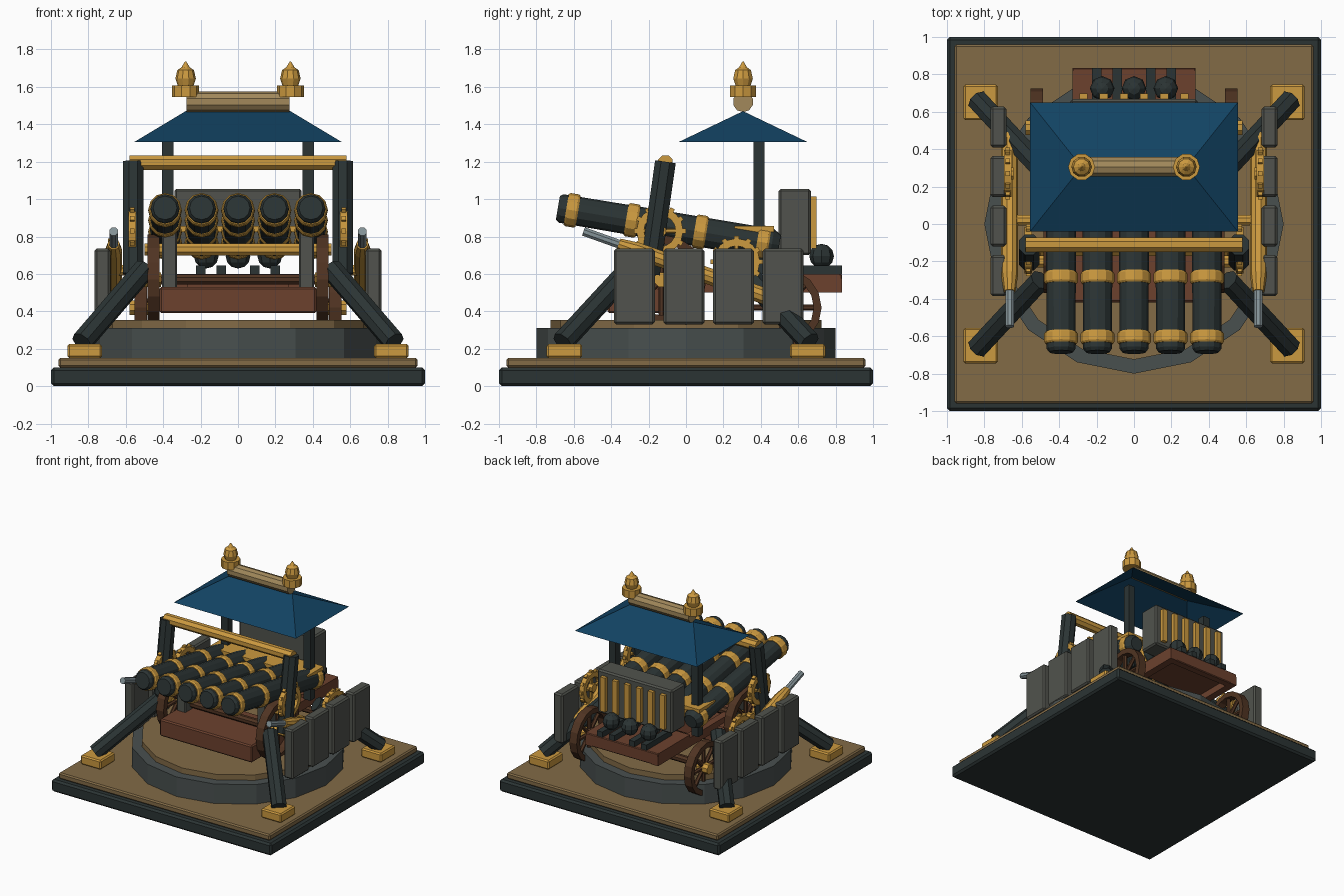
import bpy, bmesh, math
from mathutils import Vector, Matrix

cube = bpy.data.objects.get("Cube")
if cube:
    bpy.data.objects.remove(cube, do_unlink=True)


def material(name, r, g, b):
    m = bpy.data.materials.new(name)
    m.use_nodes = True
    m.diffuse_color = (r, g, b, 1)
    m.node_tree.nodes["Principled BSDF"].inputs["Base Color"].default_value = (r, g, b, 1)
    return m


IRON = material("dark iron", .024, .034, .034)
GOLD = material("gold", .6, .32, .05)
STONE = material("grey slab", .082, .086, .074)
PAVING = material("platform stone", .066, .08, .078)
TIMBER = material("red brown timber", .15, .053, .027)
WHEEL = material("dark wheel wood", .08, .034, .016)
SAND = material("sand", .225, .147, .062)
BLUE = material("roof blue", .006, .056, .125)
SILVER = material("silver", .23, .29, .31)
TAN = material("pale tan", .36, .25, .105)


def finish(name, bm, mat, bevel=0):
    bmesh.ops.recalc_face_normals(bm, faces=bm.faces)
    me = bpy.data.meshes.new(name)
    bm.to_mesh(me)
    bm.free()
    me.materials.append(mat)
    ob = bpy.data.objects.new(name, me)
    bpy.context.collection.objects.link(ob)
    if bevel:
        mod = ob.modifiers.new("edge", 'BEVEL')
        mod.width, mod.segments = bevel, 1
    return ob


def box(name, x, y, z, mat, bevel=0):
    """Box from (min, max) ranges."""
    bm = bmesh.new()
    size = [r[1] - r[0] for r in (x, y, z)]
    mid = [(r[0] + r[1]) / 2 for r in (x, y, z)]
    bmesh.ops.create_cube(bm, size=1, matrix=Matrix.Translation(mid) @ Matrix.Diagonal((*size, 1)))
    return finish(name, bm, mat, bevel)


def lathe(name, origin, axis, profile, mat, sides=12, turn=0, closed=False):
    """Revolve (distance along axis, radius) points around an axis."""
    bm = bmesh.new()
    rot = Vector(axis).to_track_quat('Z', 'Y')
    rings = []
    for h, r in profile:
        ring = []
        for i in range(sides):
            a = math.tau * i / sides + turn
            ring.append(bm.verts.new(Vector(origin) + rot @ Vector((r * math.cos(a), r * math.sin(a), h))))
        rings.append(ring)
    pairs = list(zip(rings, rings[1:]))
    if closed:
        pairs.append((rings[-1], rings[0]))
    for a, b in pairs:
        for i in range(sides):
            j = (i + 1) % sides
            bm.faces.new((a[i], a[j], b[j], b[i]))
    if not closed:
        bm.faces.new(rings[0])
        bm.faces.new(rings[-1])
    return finish(name, bm, mat)


def rod(name, a, b, r, mat, sides=8, r2=None):
    d = Vector(b) - Vector(a)
    return lathe(name, a, d, [(0, r), (d.length, r if r2 is None else r2)], mat, sides, math.pi / sides)


def wheel(name, x, y, z, r, side):
    """Wooden rim with spokes and a gold hub."""
    w = .033
    lathe(name + "_rim", (x, y, z), (1, 0, 0), [(-w, r), (w, r), (w, r * .8), (-w, r * .8)],
          WHEEL, 16, closed=True)
    for i in range(4):
        a = math.pi * i / 4
        v = Vector((0, math.cos(a), math.sin(a))) * r * .85
        c = Vector((x, y, z))
        rod(name + "_spoke", c - v, c + v, .016, WHEEL, 6)
    rod(name + "_hub", (x - side * .04, y, z), (x + side * .06, y, z), .042, GOLD, 8)


def gear(name, x, y, z, r):
    """Toothed ring standing in the side plane."""
    w = .02
    lathe(name, (x, y, z), (1, 0, 0), [(-w, r), (w, r), (w, r * .68), (-w, r * .68)],
          GOLD, 16, closed=True)
    for i in range(12):
        a = math.tau * i / 12
        d = Vector((0, math.cos(a), math.sin(a)))
        c = Vector((x, y, z)) + d * r * .95
        rod(name + "_tooth", c, c + d * r * .16, .018, GOLD, 4)
    rod(name + "_axle", (x - .03, y, z), (x + .03, y, z), r * .28, GOLD)
    for i in range(2):
        d = Vector((0, math.cos(i * math.pi / 2), math.sin(i * math.pi / 2))) * r * .75
        rod(name + "_arm", Vector((x, y, z)) - d, Vector((x, y, z)) + d, .014, GOLD, 6)


# Base and round platform
box("base_slab", (-1, 1), (-1, 1), (0, .1), IRON, .015)
box("sand_deck", (-.96, .96), (-.96, .96), (.1, .15), SAND, .01)
rod("platform", (0, 0, .15), (0, 0, .31), .8, PAVING, 16).rotation_euler.z = math.pi / 16
rod("platform_floor", (0, 0, .31), (0, 0, .355), .725, SAND, 16).rotation_euler.z = math.pi / 16

# Barrels with gold bands
tilt = Vector((0, 1, -.168)).normalized()
for i in range(5):
    muzzle = Vector(((i - 2) * .195, -.685, .953))
    lathe("barrel", muzzle, tilt,
          [(0, .064), (.018, .077), (.6, .08), (1.16, .08), (1.2, .055)], IRON, 12)
    for d in (.045, .37, .74, 1.08):
        lathe("barrel_band", muzzle, tilt, [(d, .083), (d + .01, .09), (d + .055, .09), (d + .065, .083)],
              GOLD, 12)
box("barrel_yoke", (-.45, .45), (.26, .47), (.825, .855), GOLD)
rod("barrel_cradle", (-.5, -.14, .73), (.5, -.14, .73), .035, GOLD)

# Parts that repeat on both sides
for s in (-1, 1):
    for e in (-1, 1):
        box("foot_pad", sorted((s * .728, s * .912)), sorted((e * .555, e * .745)), (.15, .225), GOLD, .01)
        rod("brace_leg", (s * .835, e * .66, .235), (s * .5, e * .3, .625), .06, IRON)
    for y in (-.385, -.12, .145, .41):
        box("shield_slab", sorted((s * .683, s * .767)), (y, y + .218), (.33, .735), STONE, .012)
    rod("frame_post", (s * .56, -.195, .6), (s * .56, -.11, 1.2), .06, IRON)
    box("roof_post", sorted((s * .345, s * .405)), (.36, .42), (.6, 1.31), IRON)
    box("cradle_bracket", sorted((s * .325, s * .405)), (-.22, -.08), (.5, .85), STONE, .008)
    box("cart_rail", sorted((s * .27, s * .33)), (-.1, .835), (.5, .575), TIMBER)

    # Side gun
    back, front = Vector((s * .665, .48, .46)), Vector((s * .665, -.36, .76))
    aim = (front - back).normalized()
    length = (front - back).length
    lathe("side_gun", back, aim, [(0, .035), (.03, .046), (length - .1, .046), (length, .032)], GOLD, 10)
    rod("side_gun_muzzle", front - aim * .02, front + aim * .2, .025, SILVER, 8)
    rod("side_gun_pivot", (s * .53, .02, .62), (s * .67, .02, .62), .03, GOLD)

    # Wheels and gears
    wheel("front_wheel", s * .452, -.13, .57, .24, s)
    rod("front_wheel_cap", (s * .48, -.2, .6), (s * .575, -.2, .6), .035, GOLD)
    wheel("rear_wheel", s * .52, .515, .42, .21, s)
    gear("upper_gear", s * .565, -.14, .83, .125)
    gear("lower_gear", s * .675, .27, .665, .125)

# Front frame bar
rod("frame_bar", (-.58, -.11, 1.195), (.58, -.11, 1.195), .042, GOLD)

# Cart body
box("cart_front", (-.42, .42), (-.42, .06), (.39, .53), TIMBER, .01)
box("cart_floor", (-.33, .33), (.42, .82), (.555, .6), TIMBER)
box("cart_tail", (-.33, .33), (.77, .835), (.5, .6), TIMBER, .006)
rod("front_axle", (-.46, -.13, .57), (.46, -.13, .57), .03, WHEEL)
rod("rear_axle", (-.53, .515, .44), (.53, .515, .44), .03, WHEEL)

# Ammunition
for x in (-.2, -.09, .09, .2):
    box("shot_rack", (x - .025, x + .025), (.5, .835), (.6, .645), IRON)
for x in (-.17, 0, .17):
    bm = bmesh.new()
    bmesh.ops.create_uvsphere(bm, u_segments=8, v_segments=6, radius=.066,
                              matrix=Matrix.Translation((x, .725, .695)))
    finish("round_shot", bm, IRON)

# Rear chest with slats
box("rear_chest", (-.34, .34), (.495, .668), (.7, 1.055), STONE, .012)
for i in range(6):
    x = (i - 2.5) * .108
    box("chest_slat", (x - .022, x + .022), (.66, .697), (.735, 1.015), GOLD)

# Hipped roof, open below
bm = bmesh.new()
eave = [bm.verts.new((x, y, 1.305)) for x, y in ((-.555, -.04), (.555, -.04), (.555, .65), (-.555, .65))]
left, right = [bm.verts.new((x, .305, 1.47)) for x in (-.28, .28)]
for f in ((eave[0], eave[1], right, left), (eave[1], eave[2], right),
          (eave[2], eave[3], left, right), (eave[3], eave[0], left)):
    bm.faces.new(f)
finish("roof", bm, BLUE)
rod("roof_ridge", (-.275, .305, 1.52), (.275, .305, 1.52), .055, TAN, 10)
for s in (-1, 1):
    lathe("finial", (s * .28, .305, 1.545), (0, 0, 1),
          [(0, .072), (.062, .072), (.062, .042), (.1, .055), (.145, .044), (.16, .022), (.19, .004)],
          GOLD, 10)
